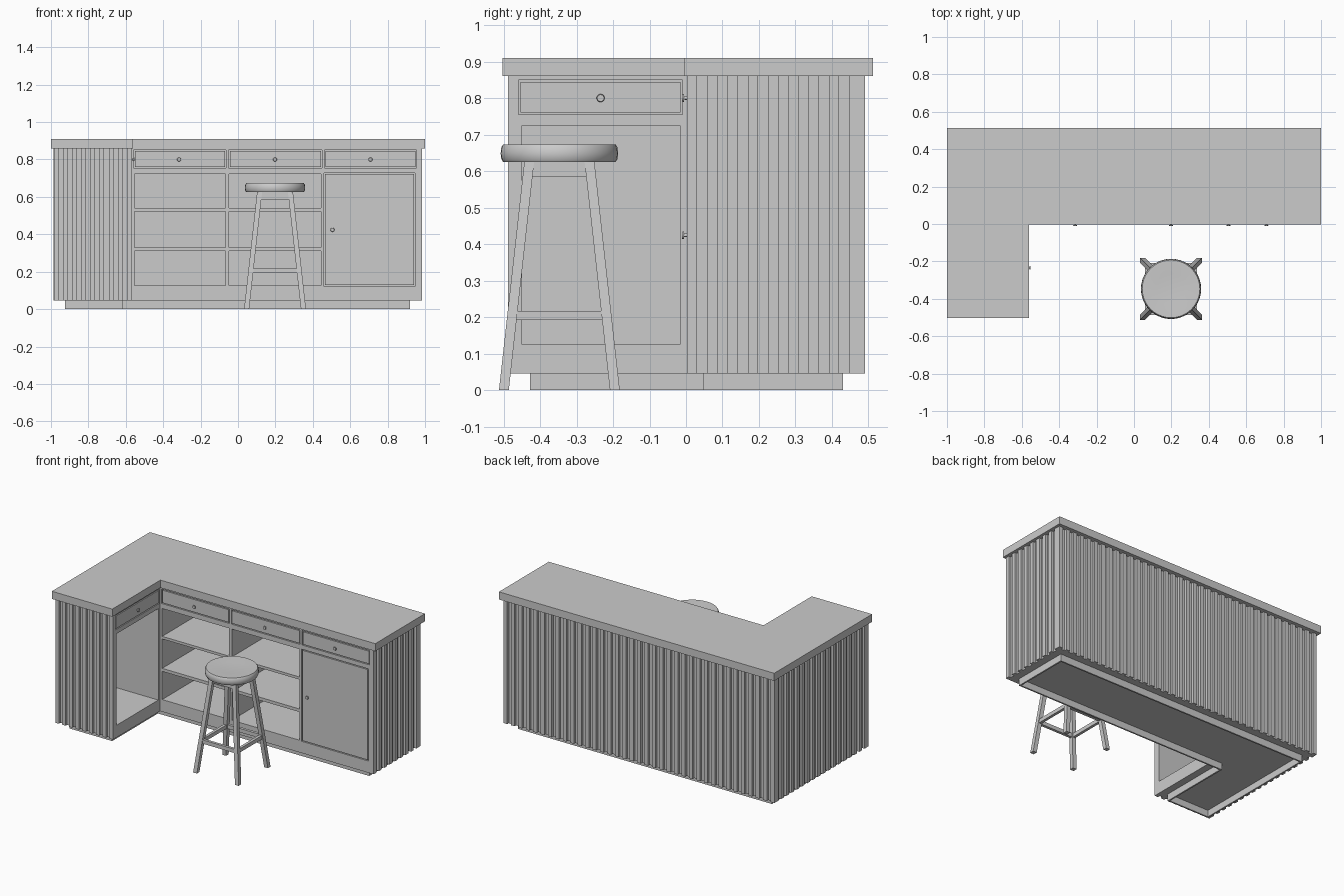
import bpy, bmesh, math
from mathutils import Matrix, Vector

if "Cube" in bpy.data.objects:
    bpy.data.objects.remove(bpy.data.objects["Cube"])


def finish(name, bm):
    bmesh.ops.recalc_face_normals(bm, faces=bm.faces)
    me = bpy.data.meshes.new(name)
    bm.to_mesh(me)
    bm.free()
    ob = bpy.data.objects.new(name, me)
    bpy.context.collection.objects.link(ob)
    return ob


def boxes(name, items):
    """One object from boxes given as (x0, x1, y0, y1, z0, z1)."""
    bm = bmesh.new()
    for x0, x1, y0, y1, z0, z1 in items:
        m = Matrix.Translation(((x0 + x1) / 2, (y0 + y1) / 2, (z0 + z1) / 2))
        m = m @ Matrix.Diagonal((x1 - x0, y1 - y0, z1 - z0, 1))
        bmesh.ops.create_cube(bm, size=1, matrix=m)
    return finish(name, bm)


def l_prism(name, x0, x1, xi, y0, y1, yi, z0, z1):
    """L-shaped slab; the inner corner lies at (xi, yi)."""
    bm = bmesh.new()
    pts = [(x0, y0), (xi, y0), (xi, yi), (x1, yi), (x1, y1), (x0, y1)]
    f = bm.faces.new([bm.verts.new((x, y, z0)) for x, y in pts])
    ext = bmesh.ops.extrude_face_region(bm, geom=[f])
    vs = [v for v in ext['geom'] if isinstance(v, bmesh.types.BMVert)]
    bmesh.ops.translate(bm, verts=vs, vec=(0, 0, z1 - z0))
    return finish(name, bm)


def cut(ob, cutter):
    mod = ob.modifiers.new("cut", 'BOOLEAN')
    mod.operation = 'DIFFERENCE'
    mod.solver = 'EXACT'
    mod.object = cutter
    bpy.context.view_layer.objects.active = ob
    bpy.ops.object.modifier_apply(modifier=mod.name)
    bpy.data.objects.remove(cutter)


FACE_Y, FACE_X = 0.003, -0.568          # planes of the cabinet fronts
BOT, TOP = 0.045, 0.86

# Countertop, cabinet body and hollow plinth
l_prism("countertop", -1, 1, -0.561, -0.503, 0.513, -0.004, TOP, 0.91)
body = l_prism("cabinet_body", -0.97, 0.967, FACE_X, -0.472, 0.475, FACE_Y, BOT, TOP)
plinth = l_prism("plinth", -0.925, 0.92, -0.615, -0.427, 0.43, 0.048, 0, BOT)
cut(plinth, l_prism("plinth_cutter", -0.915, 0.91, -0.625, -0.417, 0.42, 0.058, -0.1, BOT - 0.002))

# Open shelf bays, wing bay and recesses for drawers and door
bays = [(x0, x1, -0.01, 0.455, z0, z1)
        for x0, x1 in ((-0.553, -0.068), (-0.047, 0.445))
        for z0, z1 in ((0.125, 0.31), (0.33, 0.523), (0.54, 0.723))]
bays.append((-0.95, -0.55, -0.45, -0.016, 0.125, 0.725))
drawers = [(-0.558, -0.064), (-0.05, 0.45), (0.463, 0.955)]
DZ0, DZ1 = 0.755, 0.85
fronts = [(a, b, DZ0, DZ1) for a, b in drawers] + [(0.46, 0.946, 0.122, 0.727)]
recess = [(a, b, -0.01, 0.02, c, d) for a, b, c, d in fronts]
recess.append((FACE_X - 0.017, -0.55, -0.459, -0.009, DZ0, DZ1))
cut(body, boxes("opening_cutter", bays + recess))

# Inset drawer fronts and door with a narrow gap all round
G = 0.006
for i, (a, b, c, d) in enumerate(fronts):
    name = "door" if i == 3 else "drawer_front_%d" % (i + 1)
    boxes(name, [(a + G, b - G, FACE_Y, 0.022, c + G, d - G)])
boxes("wing_drawer_front", [(FACE_X - 0.019, FACE_X, -0.459 + G, -0.009 - G, DZ0 + G, DZ1 - G)])


# Round knobs on stems
def knob(name, pos, direction):
    rot = Vector(direction).to_track_quat('Z', 'Y').to_matrix().to_4x4()
    bm = bmesh.new()
    for r, depth, off in ((0.005, 0.012, 0.004), (0.011, 0.005, 0.011)):
        m = Matrix.Translation(pos) @ rot @ Matrix.Translation((0, 0, off))
        bmesh.ops.create_cone(bm, cap_ends=True, segments=20, radius1=r,
                              radius2=r * 0.85, depth=depth, matrix=m)
    return finish(name, bm)


for i, (x, z) in enumerate(((-0.315, 0.8), (0.198, 0.8), (0.708, 0.8), (0.505, 0.424))):
    knob("knob_%d" % (i + 1), (x, FACE_Y, z), (0, -1, 0))
knob("wing_knob", (FACE_X, -0.234, 0.8), (1, 0, 0))


# Vertical slats round the outside
def spread(a, b, n):
    """n slats with equal gaps, the first and last touching the ends."""
    w = (b - a) / (2 * n - 1)
    return [(a + 2 * i * w, a + (2 * i + 1) * w) for i in range(n)]


D = 0.016
boxes("back_slats", [(a, b, 0.475, 0.475 + D, BOT, TOP) for a, b in spread(-0.985, 0.982, 37)])
boxes("right_slats", [(0.967, 0.967 + D, a, b, BOT, TOP) for a, b in spread(FACE_Y, 0.475, 9)])
boxes("left_slats", [(-0.97 - D, -0.97, a, b, BOT, TOP) for a, b in spread(-0.472, 0.475, 18)])
boxes("wing_end_slats", [(a, b, -0.472 - D, -0.472, BOT, TOP) for a, b in spread(-0.985, FACE_X, 9)])

# Stool seat: lathed profile, slightly dished on top with a bulging rim
CX, CY = 0.198, -0.347
profile = [(0, 0.625), (0.154, 0.625), (0.159, 0.633), (0.161, 0.648),
           (0.159, 0.665), (0.154, 0.673), (0.14, 0.673), (0.08, 0.669), (0, 0.667)]
bm = bmesh.new()
vs = [bm.verts.new((CX + r, CY, z)) for r, z in profile]
edges = [bm.edges.new(p) for p in zip(vs, vs[1:])]
bmesh.ops.spin(bm, geom=vs + edges, cent=(CX, CY, 0), axis=(0, 0, 1),
               angle=2 * math.pi, steps=40)
bmesh.ops.remove_doubles(bm, verts=bm.verts, dist=1e-5)
seat = finish("seat", bm)
bpy.ops.object.select_all(action='DESELECT')
seat.select_set(True)
bpy.context.view_layer.objects.active = seat
bpy.ops.object.shade_smooth_by_angle(angle=math.radians(35))

# Splayed square legs
H = 0.63


def splay(z):
    return 0.152 - 0.07 * z / H


for sx in (-1, 1):
    for sy in (-1, 1):
        name = "%s_%s_leg" % ("front" if sy < 0 else "back", "left" if sx < 0 else "right")
        leg = boxes(name, [(-0.0135, 0.0135, -0.0135, 0.0135, 0, H)])
        for v in leg.data.vertices:
            s = splay(v.co.z)
            v.co.x += CX + sx * s
            v.co.y += CY + sy * s

# Stretchers and aprons between the legs
for label, z0, z1 in (("stretcher", 0.192, 0.217), ("apron", 0.585, 0.626)):
    s = splay((z0 + z1) / 2)
    t = 0.009
    for side, k in (("low", -1), ("high", 1)):
        boxes("%s_x_%s" % (label, side), [(CX - s, CX + s, CY + k * s - t, CY + k * s + t, z0, z1)])
        boxes("%s_y_%s" % (label, side), [(CX + k * s - t, CX + k * s + t, CY - s, CY + s, z0, z1)])
